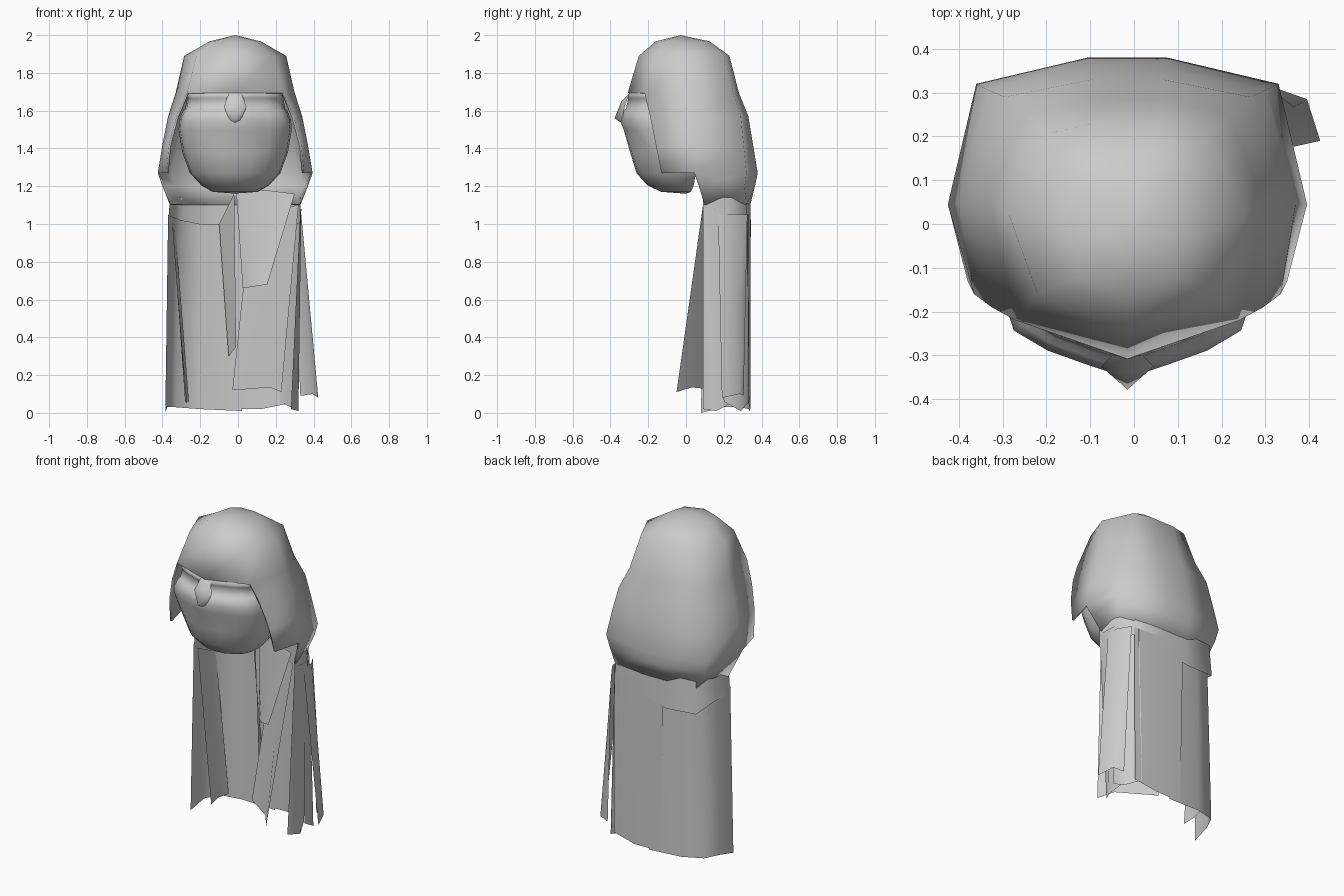
import bpy, bmesh
from math import radians

CX = -0.015  # head axis


def make(name, verts, faces, angle=70, thick=0):
    me = bpy.data.meshes.new(name)
    me.from_pydata(verts, [], faces)
    bm = bmesh.new()
    bm.from_mesh(me)
    bmesh.ops.remove_doubles(bm, verts=bm.verts, dist=0.0005)
    bmesh.ops.recalc_face_normals(bm, faces=bm.faces)
    bm.to_mesh(me)
    bm.free()
    ob = bpy.data.objects.new(name, me)
    bpy.context.collection.objects.link(ob)
    bpy.ops.object.select_all(action='DESELECT')
    ob.select_set(True)
    bpy.context.view_layer.objects.active = ob
    bpy.ops.object.shade_smooth_by_angle(angle=radians(angle))
    if thick:
        m = ob.modifiers.new("thickness", 'SOLIDIFY')
        m.thickness = thick
        m.offset = -1
    return ob


def loft(name, rows, closed=False, skip=lambda r, c: False, **kw):
    n = len(rows[0])
    verts = [p for row in rows for p in row]
    faces = []
    for r in range(len(rows) - 1):
        for c in range(n if closed else n - 1):
            if not skip(r, c):
                d = (c + 1) % n
                faces.append((r*n + c, r*n + d, r*n + n + d, r*n + n + c))
    return make(name, verts, faces, **kw)


# Hood: half sections from the back centre round to the front centre
half = [
    (2.0, [(0, -.03)] * 5),
    (1.967, [(.045, .125), (.10, .09), (.135, -.03), (.11, -.12), (0, -.16)]),
    (1.89, [(.08, .23), (.185, .205), (.27, .02), (.205, -.16), (0, -.25)]),
    (1.695, [(.08, .28), (.23, .25), (.315, .05), (.255, -.22), (0, -.308)]),
    (1.57, [(.08, .33), (.28, .29), (.355, .05), (.31, -.19), (0, -.28)]),
    (1.42, [(.08, .355), (.315, .305), (.385, .05), (.35, -.16), (0, -.28)]),
    (1.27, [(.09, .38), (.345, .32), (.41, .045), (.365, -.13), (0, -.28)]),
    (1.20, [(.09, .365), (.33, .31), (.385, .07), (.36, -.1), (0, -.28)]),
    (1.10, [(.09, .34), (.28, .32), (.345, .10), (.34, .05), (0, -.28)]),
]
rows = []
for z, pts in half:
    row = [(CX + x, y, z) for x, y in pts]
    rows.append(row + [(CX - x, y, z) for x, y in reversed(pts[:-1])])


def hood_gap(r, c):
    if r >= 3 and c in (3, 4):
        return True                      # open face
    return r >= 6 and c in (2, 5)        # flaps end above the shoulders


loft("hood", rows, closed=True, skip=hood_gap, thick=.012)

# Face: wedge-fronted, with brow, eye band, cheek ridge and chin
levels = [(1.72, .24, -.29), (1.685, .255, -.306), (1.67, .26, -.312), (1.664, .255, -.306),
          (1.61, .265, -.318), (1.602, .275, -.334), (1.555, .295, -.352), (1.50, .30, -.33),
          (1.38, .28, -.296), (1.27, .24, -.262), (1.205, .18, -.205), (1.17, .12, -.13),
          (1.162, .01, -.02)]
rows = []
for z, w, f in levels:
    k = 0 if z > 1.49 else .06           # rounder below the cheeks
    sect = [(0, 1), (.32, .91 + k), (.62, .82 + k/2), (.88, .69 - k), (.97, .45), (1, .1), (.9, -.2)]
    right = [(CX + w*x, f*y, z) for x, y in sect]
    left = [(CX - w*x, f*y, z) for x, y in sect[1:]]
    rows.append(list(reversed(left)) + right)
loft("face", rows, closed=True)

# Nose: soft faceted point
make("nose", [(CX - .035, -.30, 1.69), (CX + .035, -.30, 1.69), (CX + .06, -.325, 1.62),
              (CX + .03, -.338, 1.55), (CX, -.335, 1.53), (CX - .03, -.338, 1.55),
              (CX - .06, -.325, 1.62), (CX, -.378, 1.56), (CX, -.342, 1.65)],
     [(0, 1, 8), (1, 2, 8), (2, 7, 8), (2, 3, 7), (3, 4, 7), (4, 5, 7), (5, 6, 7),
      (6, 8, 7), (6, 0, 8)])


# Cloak: thin strips hanging from a neck band
def strip(name, top, bottom):
    mid = [tuple((a + b) / 2 for a, b in zip(p, q)) for p, q in zip(top, bottom)]
    return loft(name, [top, mid, bottom])


strip("neck_band",
      [(-.36, .09, 1.14), (-.35, .22, 1.14), (-.29, .32, 1.14), (-.1, .34, 1.14),
       (.08, .34, 1.14), (.26, .32, 1.14), (.32, .22, 1.14), (.33, .09, 1.14)],
      [(-.37, .09, 1.0), (-.36, .22, 1.0), (-.30, .33, .94), (-.1, .345, .93),
       (.08, .342, .98), (.27, .325, 1.0), (.33, .22, 1.0), (.33, .09, 1.0)])
strip("cloak_left_back",
      [(-.37, .09, 1.05), (-.355, .20, 1.04), (-.30, .29, 1.02), (-.20, .32, 1.0), (-.07, .33, 1.0)],
      [(-.385, .08, 0), (-.375, .20, .03), (-.33, .29, .03), (-.2, .33, .02), (.02, .338, .01)])
strip("cloak_left_inner",
      [(-.35, .10, 1.02), (-.345, .18, .98), (-.33, .25, .95)],
      [(-.27, .12, .05), (-.28, .2, .06), (-.26, .28, .06)])
strip("cloak_back_right",
      [(-.08, .338, 1.05), (.1, .342, 1.05), (.27, .325, 1.05)],
      [(-.06, .338, .02), (.12, .342, .02), (.27, .33, .05)])
strip("cloak_right_corner",
      [(.24, .33, 1.05), (.32, .25, 1.05), (.33, .18, 1.05)],
      [(.22, .335, .06), (.32, .29, .01), (.32, .20, .06)])
strip("cloak_right_side",
      [(.33, .22, 1.08), (.335, .15, 1.08), (.33, .09, 1.08)],
      [(.29, .24, .05), (.32, .16, .01), (.28, .09, .02)])
strip("cloak_right_flare",
      [(.29, .325, 1.05), (.335, .25, 1.05), (.335, .17, 1.05)],
      [(.33, .305, .09), (.395, .285, .10), (.425, .19, .08)])
strip("cloak_front_right",
      [(.07, .27, 1.06), (.20, .18, 1.08), (.32, .09, 1.1)],
      [(-.03, .18, .12), (.17, .03, .135), (.23, -.05, .11)])
strip("cloak_front_curl",
      [(-.01, .22, 1.18), (.14, .15, 1.18), (.30, .10, 1.16)],
      [(.025, .17, .66), (.09, .10, .67), (.155, .08, .68)])
strip("cloak_inner_fold",
      [(-.10, .30, 1.0), (-.02, .20, 1.16)],
      [(-.05, .32, .3), (-.01, .22, .35)])
